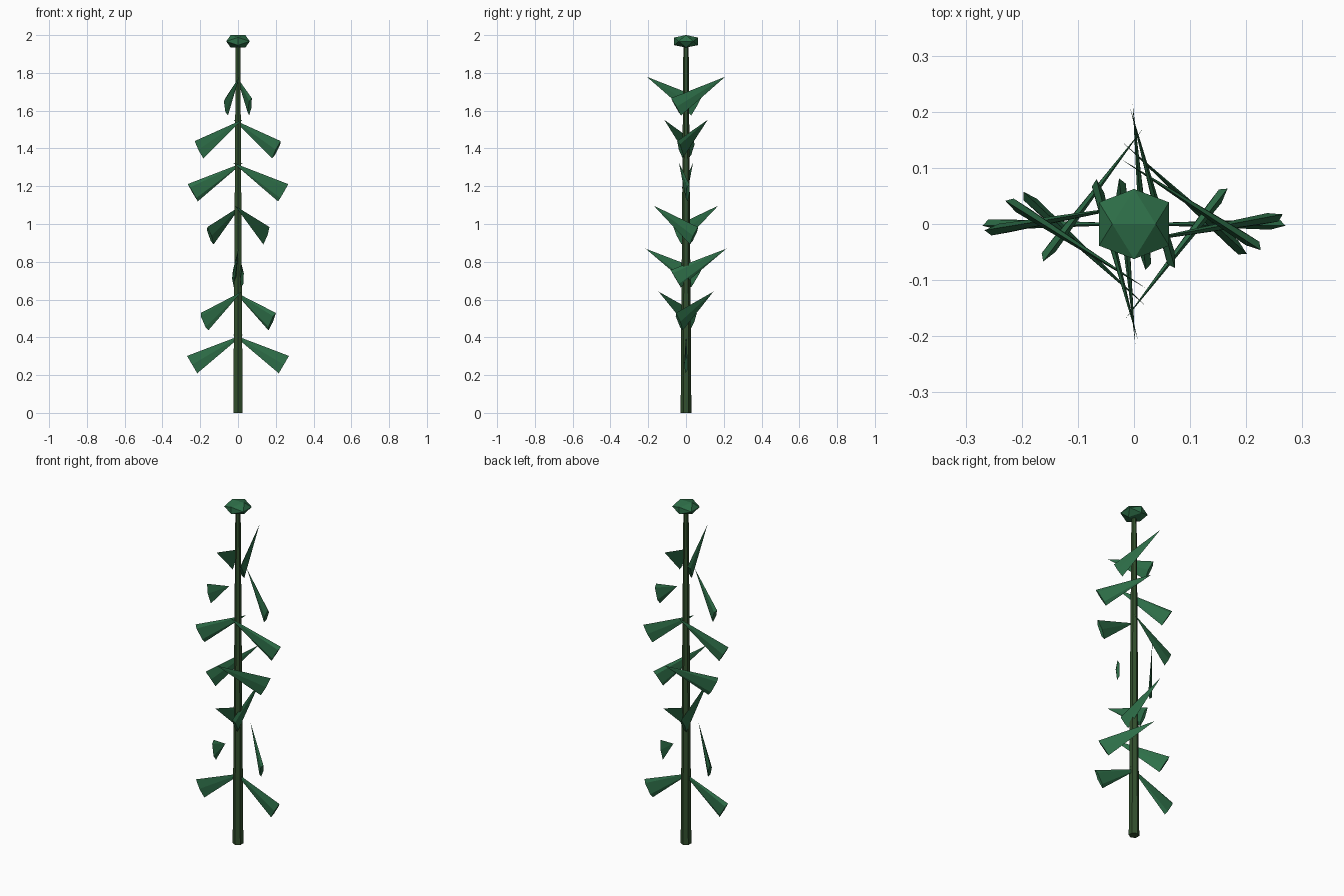
import bpy, bmesh, math
from mathutils import Matrix, Vector

old = bpy.data.objects.get("Cube")
if old:
    bpy.data.objects.remove(old, do_unlink=True)


def material(name, rgb):
    m = bpy.data.materials.new(name)
    m.use_nodes = True
    color = (*rgb, 1)
    m.diffuse_color = color
    m.node_tree.nodes["Principled BSDF"].inputs["Base Color"].default_value = color
    return m


leaf_green = material("leaf green", (0.027, 0.158, 0.065))
stem_green = material("stem green", (0.032, 0.079, 0.026))


def finish(name, bm, mat):
    bmesh.ops.recalc_face_normals(bm, faces=bm.faces)
    mesh = bpy.data.meshes.new(name)
    bm.to_mesh(mesh)
    bm.free()
    mesh.materials.append(mat)
    obj = bpy.data.objects.new(name, mesh)
    bpy.context.collection.objects.link(obj)
    return obj


def cone(segments, r1, r2, depth, matrix):
    bm = bmesh.new()
    bmesh.ops.create_cone(bm, cap_ends=True, segments=segments,
                          radius1=r1, radius2=r2, depth=depth)
    bmesh.ops.transform(bm, matrix=matrix, verts=bm.verts)
    return bm


# Tapered six-sided stem
height = 1.96
finish("stem", cone(6, 0.0285, 0.014, height,
                    Matrix.Translation((0, 0, height / 2))), stem_green)

# Pairs of flattened cone leaves, each pair turned by the golden angle
TILT = math.radians(59.5)
for level in range(7):
    turn = math.radians(137.5) * level
    for side, label in ((1, "a"), (-1, "b")):
        place = Matrix.Translation((side * 0.108 * math.cos(turn),
                                    -side * 0.08 * math.sin(turn),
                                    0.335 + 0.2275 * level))
        pose = (place @ Matrix.Rotation(turn, 4, "Z")
                @ Matrix.Rotation(-side * TILT, 4, "Y")
                @ Matrix.Diagonal((1, -0.18, 1, 1)))
        finish(f"leaf_{level + 1}{label}", cone(5, 0.056, 0, 0.313, pose), leaf_green)

# Squashed twenty-sided bud at the tip
g = (1 + math.sqrt(5)) / 2
unit = 0.0386
bm = bmesh.new()
for s in (-1, 1):
    for t in (-g, g):
        for v in ((s, 0, t), (0, t, s), (t, s, 0)):
            bm.verts.new(Vector(v) * unit)
bmesh.ops.convex_hull(bm, input=bm.verts)
bmesh.ops.transform(bm, verts=bm.verts, matrix=Matrix.Translation((0, 0, 1.967))
                    @ Matrix.Diagonal((1, 1, 0.53, 1)))
finish("bud", bm, leaf_green)
